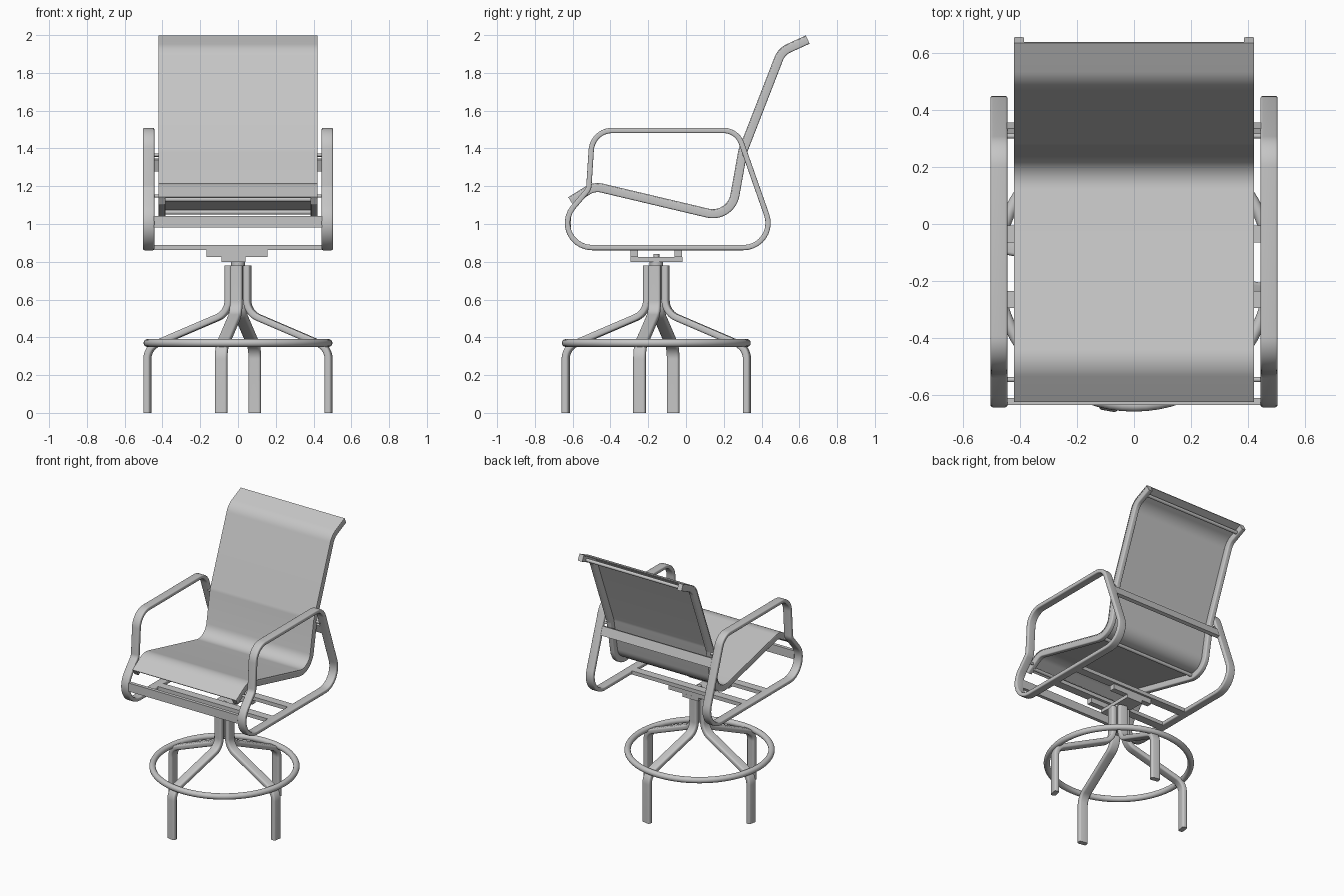
import bpy, bmesh, math
from mathutils import Vector, Matrix

cube = bpy.data.objects.get("Cube")
if cube:
    bpy.data.objects.remove(cube)

GREY = (0.56, 0.56, 0.56, 1)
grey = bpy.data.materials.new("light grey")
grey.use_nodes = True
grey.diffuse_color = GREY
grey.node_tree.nodes["Principled BSDF"].inputs["Base Color"].default_value = GREY


def finish(name, bm, matrix=Matrix()):
    bmesh.ops.recalc_face_normals(bm, faces=bm.faces)
    mesh = bpy.data.meshes.new(name)
    bm.to_mesh(mesh)
    bm.free()
    mesh.materials.append(grey)
    obj = bpy.data.objects.new(name, mesh)
    obj.matrix_world = matrix
    bpy.context.collection.objects.link(obj)
    bpy.ops.object.select_all(action='DESELECT')
    obj.select_set(True)
    bpy.context.view_layer.objects.active = obj
    bpy.ops.object.shade_smooth_by_angle(angle=math.radians(35))
    return obj


def fillet(corners, closed=False, steps=10):
    """Round each (a, b, radius) corner of a 2D path."""
    out, n = [], len(corners)
    for i, (a, b, r) in enumerate(corners):
        p = Vector((a, b))
        if r == 0 or (not closed and i in (0, n - 1)):
            out.append(p)
            continue
        d1 = (Vector(corners[i - 1][:2]) - p).normalized()
        d2 = (Vector(corners[(i + 1) % n][:2]) - p).normalized()
        half = d1.angle(d2) / 2
        centre = p + (d1 + d2).normalized() * (r / math.sin(half))
        t = r / math.tan(half)
        v1, v2 = p + d1 * t - centre, p + d2 * t - centre
        sweep_angle = v1.angle(v2)
        for k in range(steps + 1):
            f = k / steps
            s1 = math.sin((1 - f) * sweep_angle) / math.sin(sweep_angle)
            s2 = math.sin(f * sweep_angle) / math.sin(sweep_angle)
            out.append(centre + v1 * s1 + v2 * s2)
    return out


def section(width, thick, r=0, lift=0):
    """Rounded rectangle: width across the path plane, thickness within it."""
    w, t = width / 2, thick / 2
    if r == 0:
        return [(w, lift + t), (-w, lift + t), (-w, lift - t), (w, lift - t)]
    pts = []
    for q, (sx, sy) in enumerate([(1, 1), (-1, 1), (-1, -1), (1, -1)]):
        for k in range(5):
            a = math.radians(90 * q + 22.5 * k)
            pts.append((sx * (w - r) + r * math.cos(a),
                        lift + sy * (t - r) + r * math.sin(a)))
    return pts


def sweep(name, path, shape, closed=False, matrix=Matrix()):
    """Carry a section along a path lying in the local YZ plane."""
    bm, rings, n = bmesh.new(), [], len(path)
    for i, p in enumerate(path):
        before = path[i - 1] if closed or i > 0 else p
        after = path[(i + 1) % n] if closed or i < n - 1 else p
        d = (after - before).normalized()
        normal = Vector((-d.y, d.x))
        ring = []
        for w, u in shape:
            q = p + normal * u
            ring.append(bm.verts.new((w, q.x, q.y)))
        rings.append(ring)
    m = len(shape)
    for i in range(n if closed else n - 1):
        r1, r2 = rings[i], rings[(i + 1) % n]
        for j in range(m):
            k = (j + 1) % m
            bm.faces.new((r1[j], r1[k], r2[k], r2[j]))
    if not closed:
        bm.faces.new(rings[0])
        bm.faces.new(rings[-1])
    return finish(name, bm, matrix)


def box(name, centre, size, tilt=0):
    bm = bmesh.new()
    bmesh.ops.create_cube(bm, size=1, matrix=Matrix.Diagonal((*size, 1)))
    return finish(name, bm, Matrix.Translation(centre) @ Matrix.Rotation(tilt, 4, 'X'))


def rod(name, centre, radius, length, axis='X'):
    bm = bmesh.new()
    bmesh.ops.create_cone(bm, cap_ends=True, segments=24, radius1=radius,
                          radius2=radius, depth=length)
    turn = Matrix.Rotation(math.pi / 2, 4, 'Y') if axis == 'X' else Matrix()
    return finish(name, bm, Matrix.Translation(centre) @ turn)


# Side profiles (y, z, corner radius)
arm_path = fillet([(-0.495, 1.495, 0.11), (0.27, 1.495, 0.1), (0.488, 0.875, 0.13),
                   (-0.78, 0.875, 0.13), (-0.515, 1.185, 0.06)], closed=True)
rail_path = fillet([(-0.61, 1.12, 0), (-0.485, 1.198, 0.1), (0.238, 1.027, 0.12),
                    (0.302, 1.385, 0.08), (0.507, 1.912, 0.1), (0.645, 1.975, 0)])

# Arm loops, sling rails and the bolts joining them
for side, sx in (("left", 1), ("right", -1)):
    sweep(f"{side}_arm_loop", arm_path, section(0.06, 0.028, 0.008), True,
          Matrix.Translation((sx * 0.473, 0, 0)))
    sweep(f"{side}_sling_rail", rail_path, section(0.036, 0.045, 0.008), False,
          Matrix.Translation((sx * 0.403, 0, 0)))
    rod(f"{side}_front_bolt", (sx * 0.432, -0.545, 1.148), 0.009, 0.05)
    rod(f"{side}_back_bolt", (sx * 0.432, 0.308, 1.365), 0.009, 0.05)

# Fabric sling over the rails
sweep("sling", rail_path, section(0.842, 0.006, lift=0.0225))

# Spreader rods beneath the sling
for name, y, z in (("front", -0.57, 1.13), ("seat", 0.13, 1.062), ("top", 0.6, 1.948)):
    rod(f"{name}_spreader_rod", (0, y, z), 0.012, 0.8)

# Flat bars between the arm loops
box("front_bar", (0, -0.622, 1.012), (0.9, 0.025, 0.062))
box("back_bar", (0, 0.333, 1.312), (0.9, 0.025, 0.065), math.radians(19))
for name, y in (("front", -0.265), ("rear", -0.035)):
    box(f"{name}_seat_support_bar", (0, y, 0.875), (0.9, 0.06, 0.027))

# Swivel mount
BASE_Y = -0.157
for name, y in (("front", -0.275), ("rear", -0.04)):
    box(f"{name}_swivel_bracket", (-0.005, y, 0.843), (0.323, 0.04, 0.038))
box("swivel_plate", (-0.023, BASE_Y, 0.813), (0.127, 0.275, 0.026))
rod("swivel_column", (0, BASE_Y, 0.7), 0.036, 0.2, 'Z')
rod("swivel_nut", (0, BASE_Y, 0.832), 0.016, 0.02, 'Z')

# Four bent legs around the column
leg_path = fillet([(0.05, 0.78, 0), (0.05, 0.53, 0.1), (0.488, 0.345, 0.09), (0.488, 0, 0)])
for i in range(4):
    turn = math.radians(-10.5 + 90 * i)
    sweep(f"leg_{i + 1}", leg_path, section(0.066, 0.036, 0.012), False,
          Matrix.Translation((0, BASE_Y, 0)) @ Matrix.Rotation(turn, 4, 'Z'))

# Round foot ring
bm = bmesh.new()
circle = bmesh.ops.create_circle(bm, segments=16, radius=0.021,
                                 matrix=Matrix.Translation((0.479, 0, 0)) @ Matrix.Rotation(math.pi / 2, 4, 'X'))
bmesh.ops.spin(bm, geom=bm.verts[:] + bm.edges[:], cent=(0, 0, 0), axis=(0, 0, 1),
               angle=2 * math.pi, steps=72, use_merge=True)
bmesh.ops.remove_doubles(bm, verts=bm.verts, dist=0.0001)
finish("foot_ring", bm, Matrix.Translation((0, BASE_Y, 0.37)))
